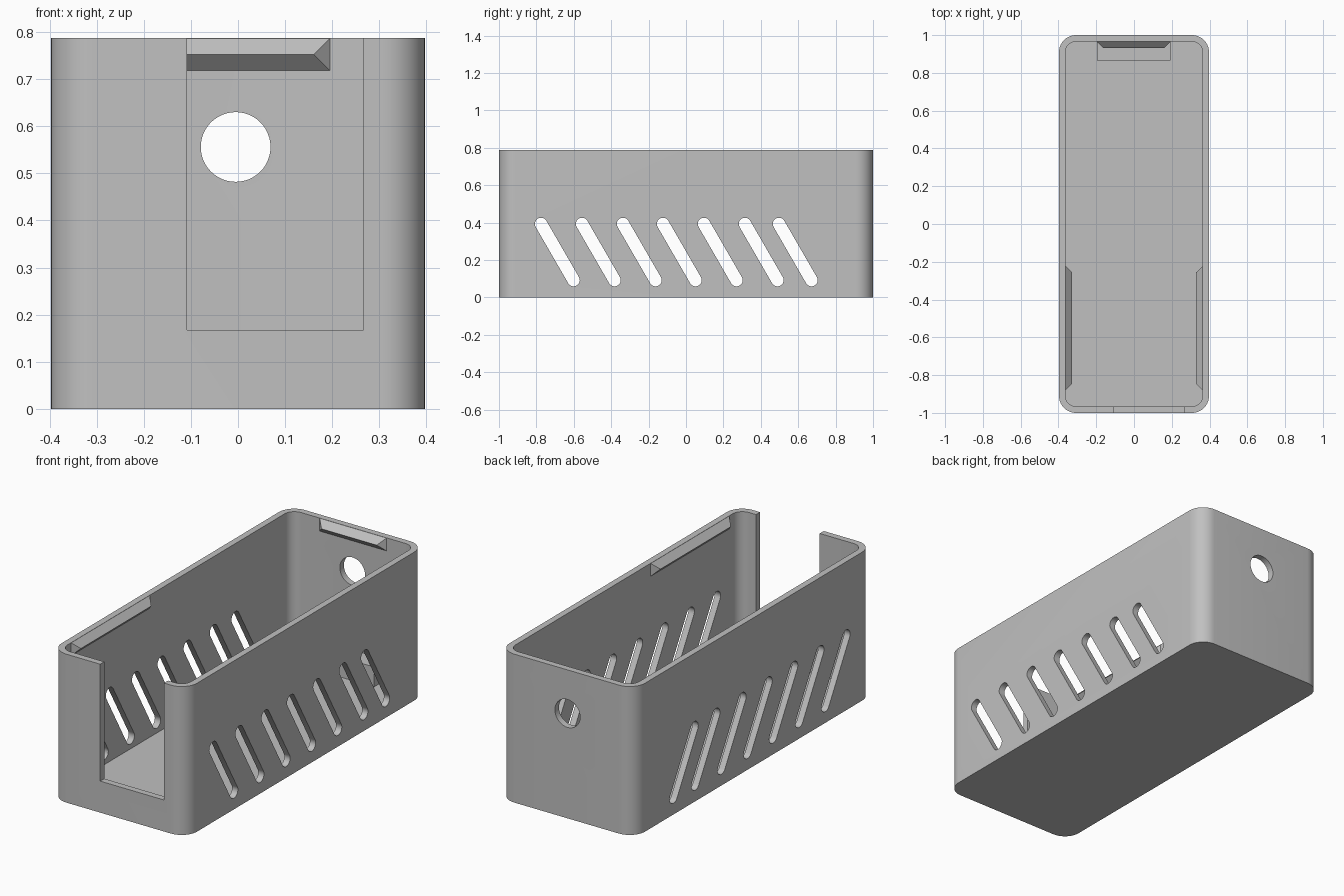
import bpy, bmesh
from math import pi, sin, cos, radians, atan2
from mathutils import Vector

cube = bpy.data.objects.get("Cube")
if cube:
    bpy.data.objects.remove(cube, do_unlink=True)

W, L, H = 0.397, 1.0, 0.787      # half width, half length, height
T = 0.034                        # wall and floor thickness
R = 0.09                         # outer corner radius

grey = bpy.data.materials.new("matte_grey")
grey.use_nodes = True
colour = (0.53, 0.53, 0.53, 1)
grey.diffuse_color = colour
grey.node_tree.nodes["Principled BSDF"].inputs["Base Color"].default_value = colour


def make_object(name, bm):
    bmesh.ops.recalc_face_normals(bm, faces=bm.faces)
    mesh = bpy.data.meshes.new(name)
    bm.to_mesh(mesh)
    bm.free()
    mesh.materials.append(grey)
    obj = bpy.data.objects.new(name, mesh)
    bpy.context.collection.objects.link(obj)
    return obj


def prism(name, outline, depth):
    """Extrude a closed outline of 3D points along a vector."""
    bm = bmesh.new()
    face = bm.faces.new([bm.verts.new(p) for p in outline])
    new = bmesh.ops.extrude_face_region(bm, geom=[face])["geom"]
    verts = [v for v in new if isinstance(v, bmesh.types.BMVert)]
    bmesh.ops.translate(bm, verts=verts, vec=Vector(depth))
    return make_object(name, bm)


def box(name, lo, hi):
    outline = [(lo[0], lo[1], lo[2]), (hi[0], lo[1], lo[2]),
               (hi[0], hi[1], lo[2]), (lo[0], hi[1], lo[2])]
    return prism(name, outline, (0, 0, hi[2] - lo[2]))


def arc(cx, cy, r, start, end, n):
    return [(cx + r * cos(start + (end - start) * i / n),
             cy + r * sin(start + (end - start) * i / n)) for i in range(n + 1)]


def rounded_box(name, w, l, r, z0, z1):
    pts = []
    for k, (sx, sy) in enumerate([(1, 1), (-1, 1), (-1, -1), (1, -1)]):
        pts += arc(sx * (w - r), sy * (l - r), r, k * pi / 2, (k + 1) * pi / 2, 10)
    return prism(name, [(x, y, z0) for x, y in pts], (0, 0, z1 - z0))


def cut(target, cutter):
    mod = target.modifiers.new("cut", 'BOOLEAN')
    mod.operation = 'DIFFERENCE'
    mod.solver = 'EXACT'
    mod.object = cutter
    bpy.context.view_layer.objects.active = target
    bpy.ops.object.modifier_apply(modifier=mod.name)
    bpy.data.objects.remove(cutter, do_unlink=True)


# Open-topped tray with rounded corners
tray = rounded_box("tray", W, L, R, 0, H)
cut(tray, rounded_box("cavity", W - T, L - T, R - T, T, H + 0.1))

# Off-centre opening in the front wall
cut(tray, box("front_opening", (-0.108, -L - 0.1, 0.167), (0.266, -L + T + 0.02, H + 0.1)))

# Round cable hole in the back wall
ring = arc(-0.005, 0.556, 0.074, 0, 2 * pi, 48)[:-1]
cut(tray, prism("cable_hole", [(x, L - T - 0.02, z) for x, z in ring], (0, 0.2, 0)))

# Slanted vent slots through both side walls
top_z, low_z, slant, slot_r = 0.393, 0.092, 0.174, 0.033
angle = atan2(top_z - low_z, -slant)
for y in (-0.775, -0.556, -0.337, -0.123, 0.096, 0.315, 0.497):
    pts = arc(y, top_z, slot_r, angle - pi / 2, angle + pi / 2, 12)
    pts += arc(y + slant, low_z, slot_r, angle + pi / 2, angle + 3 * pi / 2, 12)
    cut(tray, prism("vent_slot", [(-1, a, z) for a, z in pts], (2, 0, 0)))

bpy.ops.object.select_all(action='DESELECT')
tray.select_set(True)
bpy.context.view_layer.objects.active = tray
bpy.ops.object.shade_smooth_by_angle(angle=radians(30))


def clip(name, start, end, inward):
    """Hipped ridge just under the rim, used to snap a lid in place."""
    a, b, n = Vector(start), Vector(end), Vector(inward)
    along = (b - a).normalized()
    up = Vector((0, 0, T))
    bm = bmesh.new()
    a_top, a_low, b_top, b_low, tip_a, tip_b = [bm.verts.new(p) for p in (
        a + up, a - up, b + up, b - up,
        a + (along + n) * T, b + (n - along) * T)]
    for f in ((a_top, b_top, tip_b, tip_a), (a_low, tip_a, tip_b, b_low),
              (a_low, a_top, tip_a), (b_top, b_low, tip_b),
              (a_top, a_low, b_low, b_top)):
        bm.faces.new(f)
    return make_object(name, bm)


# Lid clips on the back and side walls
clip_z = H - T - 0.001
clip("back_clip", (-0.197, L - T, clip_z), (0.195, L - T, clip_z), (0, -1, 0))
for side, s in (("left", 1), ("right", -1)):
    x = s * (W - T)
    clip(side + "_clip", (x, -0.88, clip_z), (x, -0.222, clip_z), (-s, 0, 0))

# Low block on the floor against the back wall
box("rear_floor_block", (-0.197, 0.865, T - 0.005), (0.192, L - T + 0.005, 0.14))
